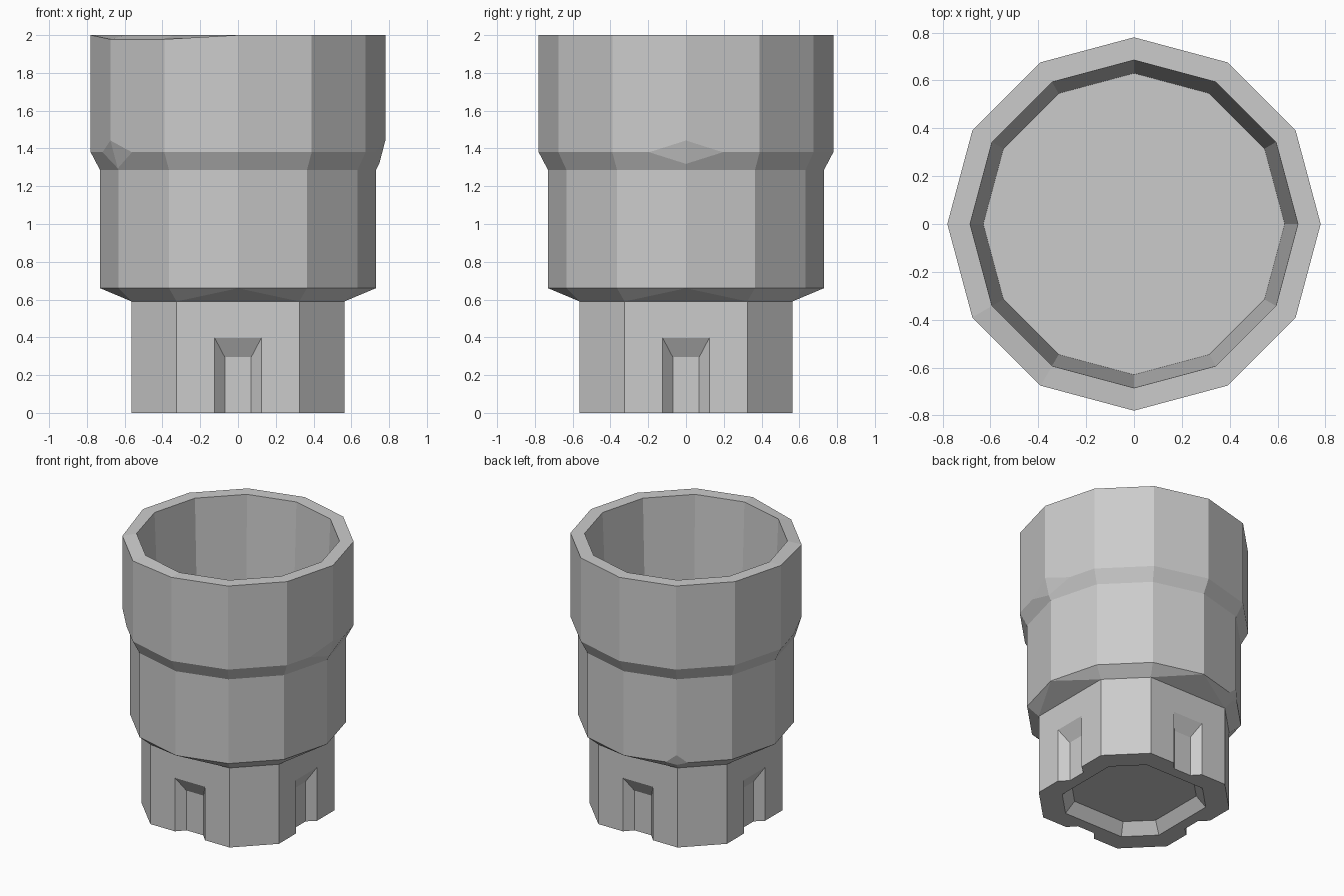
import bpy, bmesh
from math import radians, cos, sin
from mathutils import Matrix

SIDES = 12

cube = bpy.data.objects.get("Cube")
if cube:
    bpy.data.objects.remove(cube, do_unlink=True)

# Single plain material
grey = bpy.data.materials.new("plain_grey")
grey.use_nodes = True
colour = (0.6, 0.6, 0.6, 1)
grey.diffuse_color = colour
grey.node_tree.nodes["Principled BSDF"].inputs["Base Color"].default_value = colour


def make_object(name, bm):
    bmesh.ops.recalc_face_normals(bm, faces=bm.faces)
    mesh = bpy.data.meshes.new(name)
    bm.to_mesh(mesh)
    bm.free()
    obj = bpy.data.objects.new(name, mesh)
    bpy.context.collection.objects.link(obj)
    return obj


def ring(bm, radius, z, flat_sided):
    # Flat-sided rings pull every third corner in, giving four wide faces
    verts = []
    for k in range(SIDES):
        a = radians(30 * k)
        r = radius * cos(radians(30)) if flat_sided and k % 3 == 0 else radius
        verts.append(bm.verts.new((r * cos(a), r * sin(a), z)))
    return verts


def chip_corner(bm, v, side, up, down):
    # Cut a small diamond-shaped facet pair across a corner
    new = []
    ends = []
    for e in list(v.link_edges):
        dz = e.other_vert(v).co.z - v.co.z
        level = abs(dz) < 0.03
        fac = side if level else (up if dz > 0 else down)
        nv = bmesh.utils.edge_split(e, v, fac)[1]
        new.append(nv)
        if not level:
            ends.append(nv)
    for f in list(v.link_faces):
        pair = [n for n in f.verts if n in new]
        bmesh.utils.face_split(f, pair[0], pair[1])
    v.co = (ends[0].co + ends[1].co) / 2


# Cup body: underside recess, neck, chamfer, two stepped bands, hollow inside
profile = [
    (0.425, 0.08, True), (0.49, 0, True), (0.65, 0, True), (0.65, 0.59, True),
    (0.73, 0.66, False), (0.73, 1.285, False), (0.78, 1.38, False),
    (0.78, 2, False), (0.685, 2, False), (0.63, 0.68, False),
]
bm = bmesh.new()
rings = [ring(bm, *p) for p in profile]
for i, (low, high) in enumerate(zip(rings, rings[1:])):
    for k in range(SIDES):
        n = (k + 1) % SIDES
        a, b, c, d = low[k], low[n], high[n], high[k]
        if not (profile[i][2] and not profile[i + 1][2]):
            bm.faces.new((a, b, c, d))
        elif k % 3 == 0:
            bm.faces.new((a, b, d))
            bm.faces.new((b, c, d))
        else:
            bm.faces.new((a, b, c))
            bm.faces.new((a, c, d))
            if k % 3 == 1:
                # keep the corner-to-corner quad whole
                bmesh.ops.dissolve_edges(bm, edges=[bm.edges.get((a, c))])
bm.faces.new(rings[0])
bm.faces.new(rings[-1])

# Worn spots: two on the upper step, one on the lower shoulder, a low rim
chip_corner(bm, rings[6][0], 0.5, 0.1, 0.65)
chip_corner(bm, rings[6][7], 0.4, 0.1, 0.9)
chip_corner(bm, rings[4][4], 0.2, 0.1, 0.3)
for k in (7, 8):
    rings[7][k].co.z -= 0.022
cup = make_object("cup_body", bm)
cup.data.materials.append(grey)

# Tapered slot cutters for the four wide faces of the neck
bm = bmesh.new()
for turn in range(4):
    verts = []
    for y, half, top in ((-0.505, 0.07, 0.295), (-0.625, 0.18, 0.505)):
        for x in (-half, half):
            for z in (-0.1, top):
                verts.append(bm.verts.new((x, y, z)))
    bmesh.ops.convex_hull(bm, input=verts)
    bmesh.ops.rotate(bm, verts=verts, cent=(0, 0, 0),
                     matrix=Matrix.Rotation(radians(90 * turn), 3, "Z"))
cutter = make_object("slot_cutter", bm)
cutter.hide_render = True

slots = cup.modifiers.new("slots", "BOOLEAN")
slots.operation = "DIFFERENCE"
slots.solver = "EXACT"
slots.object = cutter
bpy.context.view_layer.objects.active = cup
cup.select_set(True)
bpy.ops.object.modifier_apply(modifier=slots.name)
bpy.data.objects.remove(cutter, do_unlink=True)
